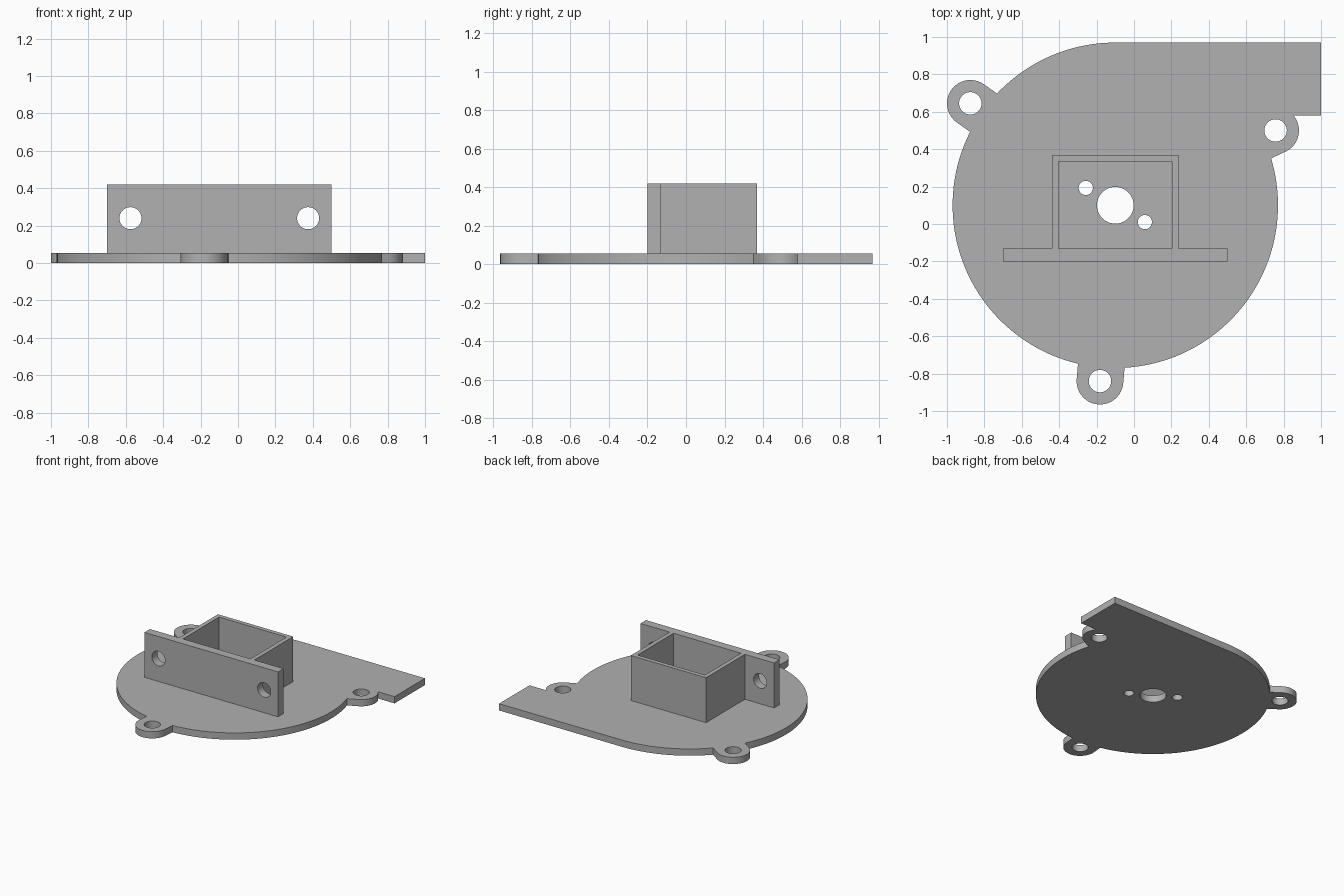
import bpy, bmesh
from math import sin, cos, asin, atan2, radians, pi, hypot
from mathutils import Matrix

if "Cube" in bpy.data.objects:
    bpy.data.objects.remove(bpy.data.objects["Cube"], do_unlink=True)

grey = bpy.data.materials.new("plain grey")
grey.use_nodes = True
grey.diffuse_color = (0.44, 0.44, 0.44, 1)
grey.node_tree.nodes["Principled BSDF"].inputs["Base Color"].default_value = (0.44, 0.44, 0.44, 1)


def arc(cx, cy, r, start, end, steps):
    """Points along an arc, angles in radians."""
    return [(cx + r * cos(start + (end - start) * i / steps),
             cy + r * sin(start + (end - start) * i / steps)) for i in range(steps + 1)]


def hole(cx, cy, r):
    return arc(cx, cy, r, 0, 2 * pi, 40)[:-1]


def extrude(name, loops, low, high, turn=Matrix()):
    """Fill an outline with its holes and extrude it from low to high."""
    curve = bpy.data.curves.new(name + "_profile", 'CURVE')
    curve.dimensions = '2D'
    curve.fill_mode = 'BOTH'
    curve.extrude = (high - low) / 2
    for loop in loops:
        spline = curve.splines.new('POLY')
        spline.points.add(len(loop) - 1)
        for point, (x, y) in zip(spline.points, loop):
            point.co = (x, y, 0, 1)
        spline.use_cyclic_u = True
    helper = bpy.data.objects.new(name + "_helper", curve)
    bpy.context.collection.objects.link(helper)
    bpy.context.view_layer.update()
    mesh = bpy.data.meshes.new_from_object(
        helper.evaluated_get(bpy.context.evaluated_depsgraph_get()))
    bpy.data.objects.remove(helper, do_unlink=True)
    bpy.data.curves.remove(curve)

    # Weld caps to sides and move into place
    bm = bmesh.new()
    bm.from_mesh(mesh)
    bmesh.ops.remove_doubles(bm, verts=bm.verts, dist=0.0001)
    bm.transform(turn @ Matrix.Translation((0, 0, (low + high) / 2)))
    bmesh.ops.recalc_face_normals(bm, faces=bm.faces)
    bm.to_mesh(mesh)
    bm.free()
    mesh.name = name
    mesh.materials.clear()
    mesh.materials.append(grey)
    obj = bpy.data.objects.new(name, mesh)
    bpy.context.collection.objects.link(obj)
    bpy.ops.object.select_all(action='DESELECT')
    obj.select_set(True)
    bpy.context.view_layer.objects.active = obj
    bpy.ops.object.shade_smooth_by_angle(angle=radians(30))
    return obj


# Cover plate: round body, straight outlet and three screw lugs
CX, CY, R = -0.1, 0.1, 0.87
LUG, THICK, TOP = 0.125, 0.055, 0.42
OUTLET_Y = 0.58
lugs = [(-0.875, 0.645), (-0.182, -0.84), (0.757, 0.5)]
half = asin(LUG / R)

outline = [(1, OUTLET_Y), (1, CY + R)]
angle = pi / 2
for i, (x, y) in enumerate(lugs):
    out = atan2(y - CY, x - CX)
    if i:
        out += 2 * pi
    outline += arc(CX, CY, R, angle, out - half, 40)
    # The last lug runs into the outlet edge
    end = out + pi / 2 if i < 2 else 2 * pi + asin((OUTLET_Y - y) / LUG)
    outline += arc(x, y, LUG, out - pi / 2, end, 24)
    angle = out + half

plate_holes = [hole(x, y, 0.06) for x, y in lugs]
plate_holes += [hole(CX, CY, 0.098), hole(-0.258, 0.193, 0.038), hole(0.058, 0.01, 0.038)]
extrude("cover_plate", [outline] + plate_holes, 0, THICK)

# Upright mounting wall with two bolt holes
wall = [(-0.7, THICK), (0.5, THICK), (0.5, TOP), (-0.7, TOP)]
extrude("mounting_wall", [wall, hole(-0.575, 0.24, 0.059), hole(0.375, 0.24, 0.059)],
        0.13, 0.2, Matrix.Rotation(pi / 2, 4, 'X'))

# Open-topped motor housing behind the wall
left, right, back, front, t = -0.438, 0.238, 0.368, -0.13, 0.035
housing = [(left, front), (left + t, front), (left + t, back - t), (right - t, back - t),
           (right - t, front), (right, front), (right, back), (left, back)]
extrude("motor_housing", [housing], THICK, TOP)
